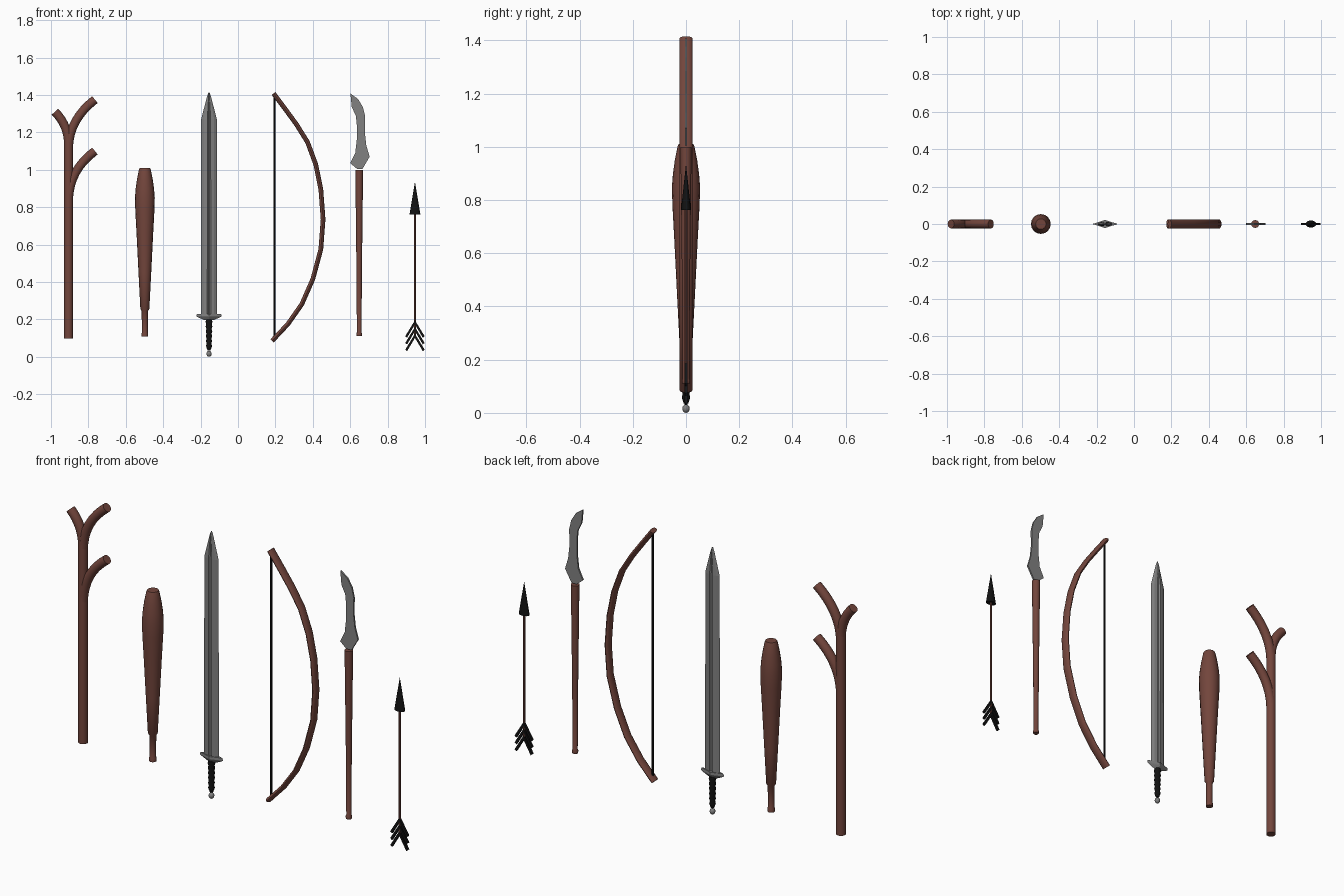
import bpy, bmesh, math
from mathutils import Vector

if "Cube" in bpy.data.objects:
    bpy.data.objects.remove(bpy.data.objects["Cube"])


def material(name, rgb):
    m = bpy.data.materials.new(name)
    m.diffuse_color = (*rgb, 1)
    m.use_nodes = True
    m.node_tree.nodes["Principled BSDF"].inputs["Base Color"].default_value = m.diffuse_color
    return m


WOOD = material("wood", (0.17, 0.06, 0.045))
BLACK = material("black", (0.006, 0.006, 0.006))
STEEL = material("steel", (0.22, 0.22, 0.22))


def finish(name, bm, mat, smooth):
    bmesh.ops.recalc_face_normals(bm, faces=bm.faces)
    me = bpy.data.meshes.new(name)
    bm.to_mesh(me)
    bm.free()
    ob = bpy.data.objects.new(name, me)
    bpy.context.collection.objects.link(ob)
    if mat:
        me.materials.append(mat)
    if smooth:
        bpy.ops.object.select_all(action='DESELECT')
        ob.select_set(True)
        bpy.context.view_layer.objects.active = ob
        bpy.ops.object.shade_smooth_by_angle(angle=math.radians(35))
    return ob


def ring(n):
    return [(math.cos(2 * math.pi * i / n), math.sin(2 * math.pi * i / n)) for i in range(n)]


def sweep(name, path, radii, mat, section=None, smooth=True):
    """Sweep a section along an xz path; radii = (in-plane, y) per point."""
    section = section or ring(16)
    pts = [Vector((x, 0, z)) for x, z in path]
    bm = bmesh.new()
    rings = []
    for i, p in enumerate(pts):
        t = (pts[min(i + 1, len(pts) - 1)] - pts[max(i - 1, 0)]).normalized()
        n = Vector((t.z, 0, -t.x))
        a, b = radii[i]
        rings.append([bm.verts.new(p + n * (u * a) + Vector((0, v * b, 0))) for u, v in section])
    k = len(section)
    for r, s in zip(rings, rings[1:]):
        for j in range(k):
            bm.faces.new((r[j], r[(j + 1) % k], s[(j + 1) % k], s[j]))
    bm.faces.new(rings[0])
    bm.faces.new(rings[-1])
    return finish(name, bm, mat, smooth)


def turned(name, x, profile, mat, squash=1.0, **kw):
    """Upright part from (z, radius) pairs."""
    return sweep(name, [(x, z) for z, r in profile],
                 [(r, r * squash) for z, r in profile], mat, **kw)


def plate(name, outline, thick, mat):
    """Flat xz outline with thickness along y."""
    bm = bmesh.new()
    f = bm.faces.new([bm.verts.new((x, -thick / 2, z)) for x, z in outline])
    ext = bmesh.ops.extrude_face_region(bm, geom=[f])
    for v in ext["geom"]:
        if isinstance(v, bmesh.types.BMVert):
            v.co.y += thick
    return finish(name, bm, mat, False)


def bezier(a, b, c, n=9):
    out = []
    for i in range(n):
        t = i / (n - 1)
        out.append(tuple((1 - t) ** 2 * p + 2 * t * (1 - t) * q + t * t * r
                         for p, q, r in zip(a, b, c)))
    return out


# Forked stick: trunk and three curved branches
SX = -0.906
turned("stick_trunk", SX, [(0.097, 0.024), (1.17, 0.024)], WOOD)
for name, a, b, c in [("upper_right_branch", (SX, 1.12), (SX + 0.005, 1.27), (-0.765, 1.375)),
                      ("upper_left_branch", (SX, 1.12), (SX + 0.003, 1.235), (-0.979, 1.31)),
                      ("lower_branch", (SX, 0.84), (SX + 0.005, 1.0), (-0.765, 1.1))]:
    path = bezier(a, b, c)
    sweep(name, path, [(0.0235, 0.0235)] * len(path), WOOD)

# Wooden club
turned("club", -0.498, [(0.108, 0.018), (0.125, 0.018), (0.13, 0.016), (0.245, 0.017),
                        (0.255, 0.024), (0.45, 0.034), (0.65, 0.044), (0.78, 0.051),
                        (0.85, 0.053), (0.9, 0.049), (0.95, 0.042), (1.0, 0.032),
                        (1.01, 0.028)], WOOD)

# Sword: fullered blade, lozenge guard, ribbed grip, ball pommel
WX = -0.155
half = [(1, 0), (0.65, 0.7), (0.22, 1), (0.08, 0.5)]
upper = half + [(-u, v) for u, v in half[:0:-1]]
blade_section = upper + [(-1, 0)] + [(u, -v) for u, v in upper[:0:-1]]
sweep("sword_blade", [(WX, z) for z in (0.21, 1.27, 1.39, 1.412)],
      [(0.043, 0.013), (0.042, 0.012), (0.011, 0.007), (0.003, 0.002)],
      STEEL, blade_section, False)
turned("sword_guard", WX, [(0.196, 0.025), (0.212, 0.06), (0.217, 0.067), (0.23, 0.065)],
       STEEL, 0.33, section=ring(4), smooth=False)
grip = [(0.035, 0.008)]
for i in range(6):
    z = 0.045 + i * 0.026
    grip += [(z, 0.012 + 0.0005 * i), (z + 0.013, 0.016 + 0.0005 * i)]
turned("sword_grip", WX, grip + [(0.2, 0.015)], BLACK)
turned("sword_pommel", WX, [(0.016 - 0.016 * math.cos(math.pi * (i + 0.05) / 8.1),
                             0.014 * math.sin(math.pi * (i + 0.05) / 8.1)) for i in range(9)], STEEL)

# Bow and string
bow = [(0.190, 1.408), (0.250, 1.328), (0.313, 1.242), (0.372, 1.147), (0.416, 1.028),
       (0.443, 0.895), (0.455, 0.735), (0.443, 0.575), (0.400, 0.415), (0.341, 0.281),
       (0.266, 0.174), (0.182, 0.085)]
sweep("bow_limbs", bow, [(0.0125, 0.0245)] * len(bow), WOOD)
turned("bow_string", 0.195, [(0.1, 0.006), (1.395, 0.006)], BLACK, section=ring(8))

# Glaive: tapered shaft and flat curved blade
GX = 0.648
turned("glaive_shaft", GX, [(0.11, 0.014), (0.122, 0.016), (0.13, 0.0125), (0.45, 0.0145),
                            (0.8, 0.0185), (1.0, 0.021)], WOOD)
plate("glaive_blade", [(0.601, 1.408), (0.642, 1.378), (0.668, 1.335), (0.68, 1.285),
                       (0.678, 1.2), (0.686, 1.13), (0.704, 1.07), (0.666, 1.005),
                       (0.636, 1.005), (0.6, 1.035), (0.627, 1.09), (0.635, 1.16),
                       (0.635, 1.24), (0.63, 1.29), (0.608, 1.335)], 0.009, STEEL)

# Arrow: shaft, oval head, three chevron feathers
AX = 0.946
turned("arrow_shaft", AX, [(0.1, 0.006), (0.77, 0.006)], WOOD, section=ring(8))
turned("arrow_head", AX, [(0.762, 0.029), (0.933, 0.0005)], BLACK, 0.65)
for i in range(3):
    z = 0.195 - i * 0.036
    plate("arrow_feather", [(AX, z), (AX + 0.052, z - 0.085), (AX + 0.042, z - 0.093),
                            (AX, z - 0.022), (AX - 0.042, z - 0.093),
                            (AX - 0.052, z - 0.085)], 0.012, BLACK)
